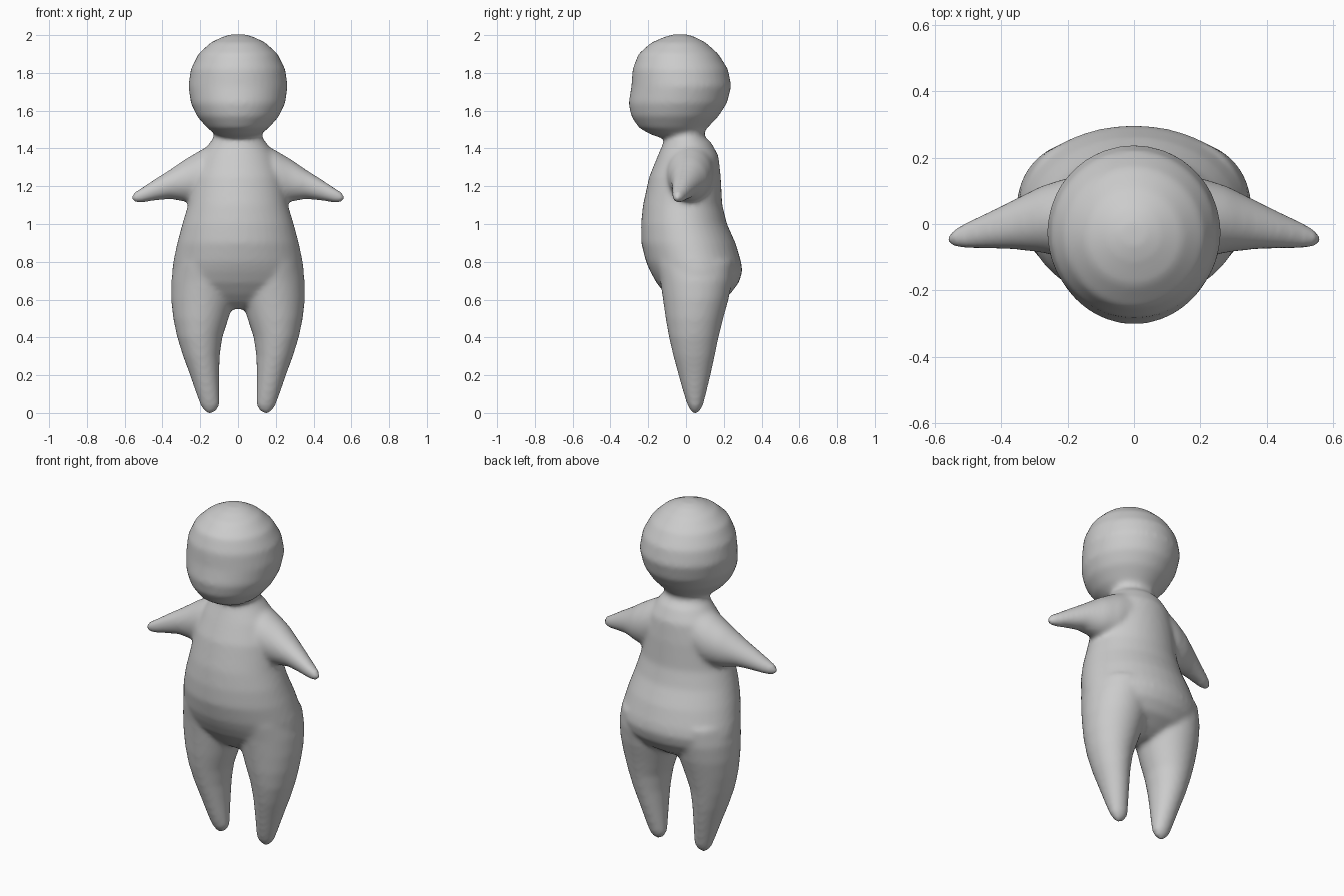
import bpy, bmesh, math

SEGS = 40


def loft(bm, rings, place, power=2.0):
    """Closed skin through rounded rings (t, a_min, a_max, b_min, b_max)."""
    loops = []
    for t, a0, a1, b0, b1 in rings:
        loop = []
        for i in range(SEGS):
            ang = 2 * math.pi * i / SEGS
            c, s = math.cos(ang), math.sin(ang)
            u = math.copysign(abs(c) ** (2 / power), c)
            v = math.copysign(abs(s) ** (2 / power), s)
            a = (a0 + a1) / 2 + (a1 - a0) / 2 * u
            b = (b0 + b1) / 2 + (b1 - b0) / 2 * v
            loop.append(bm.verts.new(place(t, a, b)))
        loops.append(loop)
    faces = [bm.faces.new(loops[0]), bm.faces.new(loops[-1])]
    for p, q in zip(loops, loops[1:]):
        for i in range(SEGS):
            j = (i + 1) % SEGS
            faces.append(bm.faces.new((p[i], p[j], q[j], q[i])))
    bmesh.ops.recalc_face_normals(bm, faces=faces)


def upright(rings):
    """(z, half width, y front, y back) to loft rings."""
    return [(z, -w, w, f, b) for z, w, f, b in rings]


bm = bmesh.new()
vertical = lambda t, a, b: (a, b, t)

# head
loft(bm, upright([
    (2.004, .035, -.065, .005), (1.992, .08, -.11, .045), (1.96, .146, -.185, .105),
    (1.90, .21, -.252, .172), (1.82, .25, -.283, .222), (1.73, .263, -.289, .24),
    (1.64, .25, -.304, .217), (1.57, .217, -.29, .172), (1.51, .165, -.25, .115),
    (1.475, .12, -.19, .085), (1.455, .08, -.13, .06)]), vertical)

# neck and torso
loft(bm, upright([
    (1.54, .125, -.10, .09), (1.46, .127, -.11, .10), (1.43, .15, -.12, .135),
    (1.36, .20, -.15, .172), (1.25, .24, -.195, .184), (1.10, .265, -.228, .192),
    (1.00, .295, -.238, .217), (.90, .322, -.237, .262), (.80, .343, -.212, .292),
    (.75, .350, -.19, .299), (.69, .345, -.157, .28), (.63, .29, -.11, .235),
    (.58, .20, -.06, .16), (.55, .10, 0, .10)]), vertical)

for side in (-1, 1):
    # leg: z, inner x, outer x, y front, y back
    loft(bm, [
        (.80, .01, .335, -.16, .25), (.70, .005, .353, -.137, .245),
        (.60, .02, .354, -.122, .225), (.50, .05, .343, -.108, .197),
        (.40, .083, .322, -.09, .172), (.30, .097, .291, -.067, .152),
        (.20, .099, .254, -.04, .13), (.10, .098, .220, -.012, .106),
        (.04, .097, .199, .008, .09), (.012, .115, .181, .024, .075),
        (-.004, .135, .165, .04, .06)],
        lambda t, a, b: (side * a, b, t))
    # arm: x, y range, z range
    loft(bm, [
        (.10, -.10, .15, 1.15, 1.44), (.20, -.105, .14, 1.11, 1.39),
        (.28, -.086, .115, 1.118, 1.343), (.36, -.077, .075, 1.133, 1.288),
        (.44, -.075, .036, 1.124, 1.238), (.51, -.075, .004, 1.113, 1.192),
        (.55, -.068, -.02, 1.115, 1.168), (.565, -.055, -.038, 1.13, 1.15)],
        lambda t, a, b: (side * t, a, b))

mesh = bpy.data.meshes.new("body")
bm.to_mesh(mesh)
bm.free()
body = bpy.data.objects.new("body", mesh)
bpy.context.collection.objects.link(body)

# fuse the parts into one soft skin
fuse = body.modifiers.new("fuse", 'REMESH')
fuse.mode = 'VOXEL'
fuse.voxel_size = .013
fuse.use_smooth_shade = True
soften = body.modifiers.new("soften", 'SMOOTH')
soften.factor = .5
soften.iterations = 10
